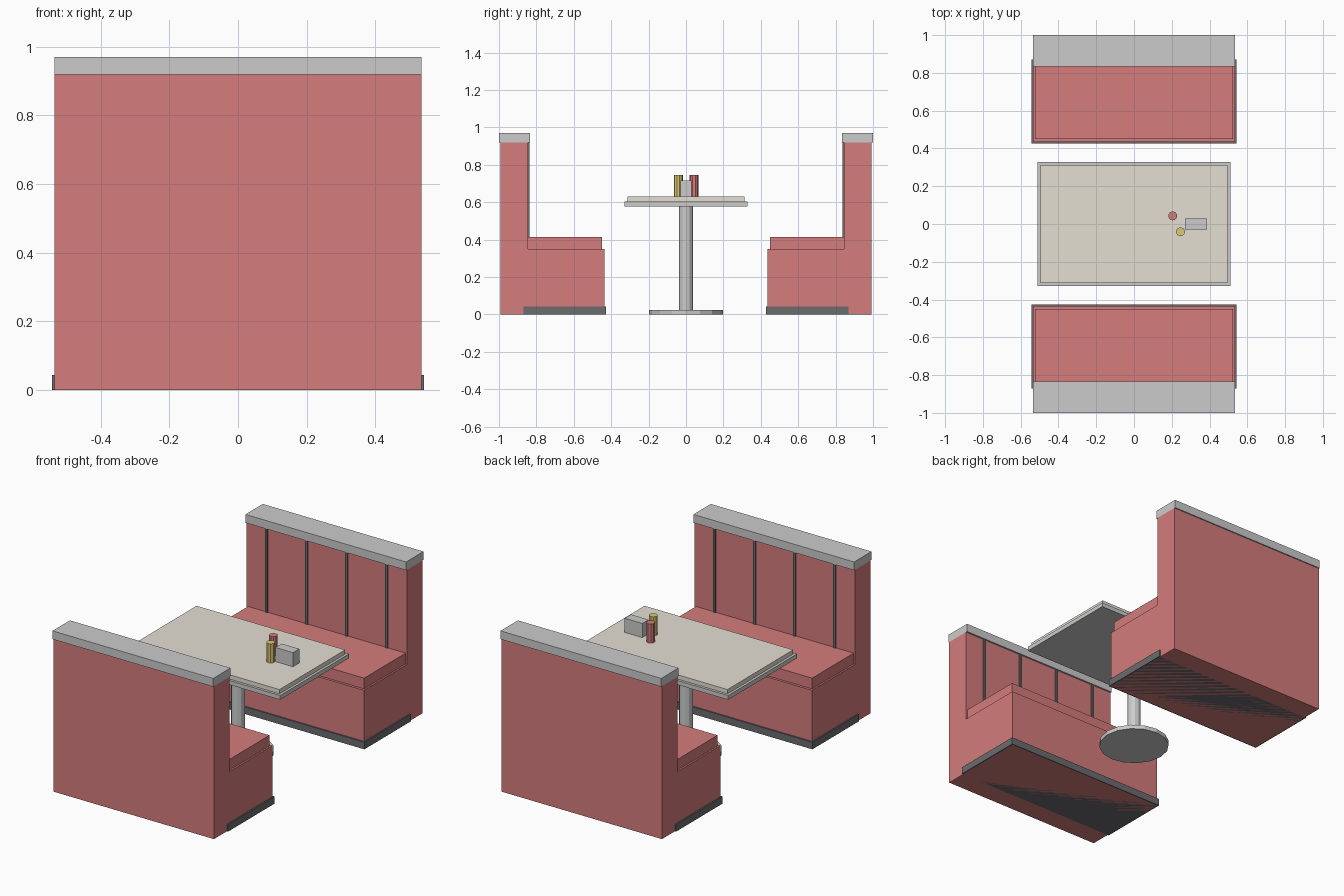
import bpy, bmesh

if "Cube" in bpy.data.objects:
    bpy.data.objects.remove(bpy.data.objects["Cube"])


def material(name, rgb):
    m = bpy.data.materials.new(name)
    m.diffuse_color = (*rgb, 1)
    m.use_nodes = True
    m.node_tree.nodes["Principled BSDF"].inputs["Base Color"].default_value = m.diffuse_color
    return m


RED = material("red_vinyl", (0.66, 0.2, 0.2))
DARK = material("dark_trim", (0.15, 0.15, 0.16))
CHROME = material("chrome", (0.68, 0.68, 0.71))
CREAM = material("cream_laminate", (0.78, 0.74, 0.65))
MUSTARD = material("yellow_plastic", (0.72, 0.58, 0.18))


def finish(name, bm, mat):
    bmesh.ops.recalc_face_normals(bm, faces=bm.faces)
    me = bpy.data.meshes.new(name)
    bm.to_mesh(me)
    bm.free()
    me.materials.append(mat)
    ob = bpy.data.objects.new(name, me)
    bpy.context.collection.objects.link(ob)
    return ob


def box(name, x, y, z, mat):
    """Box from (min, max) ranges on each axis."""
    bm = bmesh.new()
    bmesh.ops.create_cube(bm, size=1)
    for v in bm.verts:
        v.co = [(a + b) / 2 + c * (b - a) for c, (a, b) in zip(v.co, (x, y, z))]
    return finish(name, bm, mat)


def cylinder(name, x, y, z, r, sides, mat):
    bm = bmesh.new()
    bmesh.ops.create_cone(bm, cap_ends=True, segments=sides, radius1=r,
                          radius2=r, depth=z[1] - z[0])
    bmesh.ops.translate(bm, verts=bm.verts, vec=(x, y, (z[0] + z[1]) / 2))
    return finish(name, bm, mat)


def extrude_x(name, profile, half, mat):
    """Side profile of (y, z) points extruded across x."""
    bm = bmesh.new()
    face = bm.faces.new([bm.verts.new((-half, y, z)) for y, z in profile])
    new = bmesh.ops.extrude_face_region(bm, geom=[face])["geom"]
    bmesh.ops.translate(bm, vec=(2 * half, 0, 0),
                        verts=[v for v in new if isinstance(v, bmesh.types.BMVert)])
    return finish(name, bm, mat)


# Two facing benches
W = 0.535
for side, s in (("front", -1), ("back", 1)):
    def span(a, b):
        return tuple(sorted((s * a, s * b)))

    body = [(0.435, 0), (0.993, 0), (0.993, 0.92), (0.845, 0.92), (0.845, 0.35), (0.435, 0.35)]
    extrude_x(side + "_bench_body", [(s * y, z) for y, z in body], W, RED)
    box(side + "_seat_cushion", (-0.525, 0.525), span(0.45, 0.845), (0.35, 0.415), RED)
    box(side + "_kick_plate", (-0.543, 0.543), span(0.427, 0.87), (0, 0.043), DARK)
    box(side + "_back_cap", (-W, W), span(0.835, 1.0), (0.92, 0.97), CHROME)
    # Dark seams on the backrest
    for i in range(4):
        x = (i - 1.5) * 0.267
        box(f"{side}_back_seam_{i + 1}", (x - 0.008, x + 0.008),
            span(0.838, 0.85), (0.415, 0.92), DARK)

# Pedestal table
cylinder("table_base", 0, 0, (0, 0.025), 0.197, 16, CHROME)
cylinder("table_column", 0, 0, (0.025, 0.58), 0.038, 12, CHROME)
box("table_rim", (-0.51, 0.51), (-0.328, 0.328), (0.578, 0.604), CHROME)
box("table_top", (-0.495, 0.495), (-0.313, 0.313), (0.604, 0.63), CREAM)

# Condiments
cylinder("red_bottle", 0.205, 0.043, (0.63, 0.745), 0.024, 10, RED)
cylinder("yellow_bottle", 0.246, -0.041, (0.63, 0.745), 0.024, 10, MUSTARD)
box("napkin_box", (0.27, 0.387), (-0.03, 0.03), (0.63, 0.715), CHROME)
